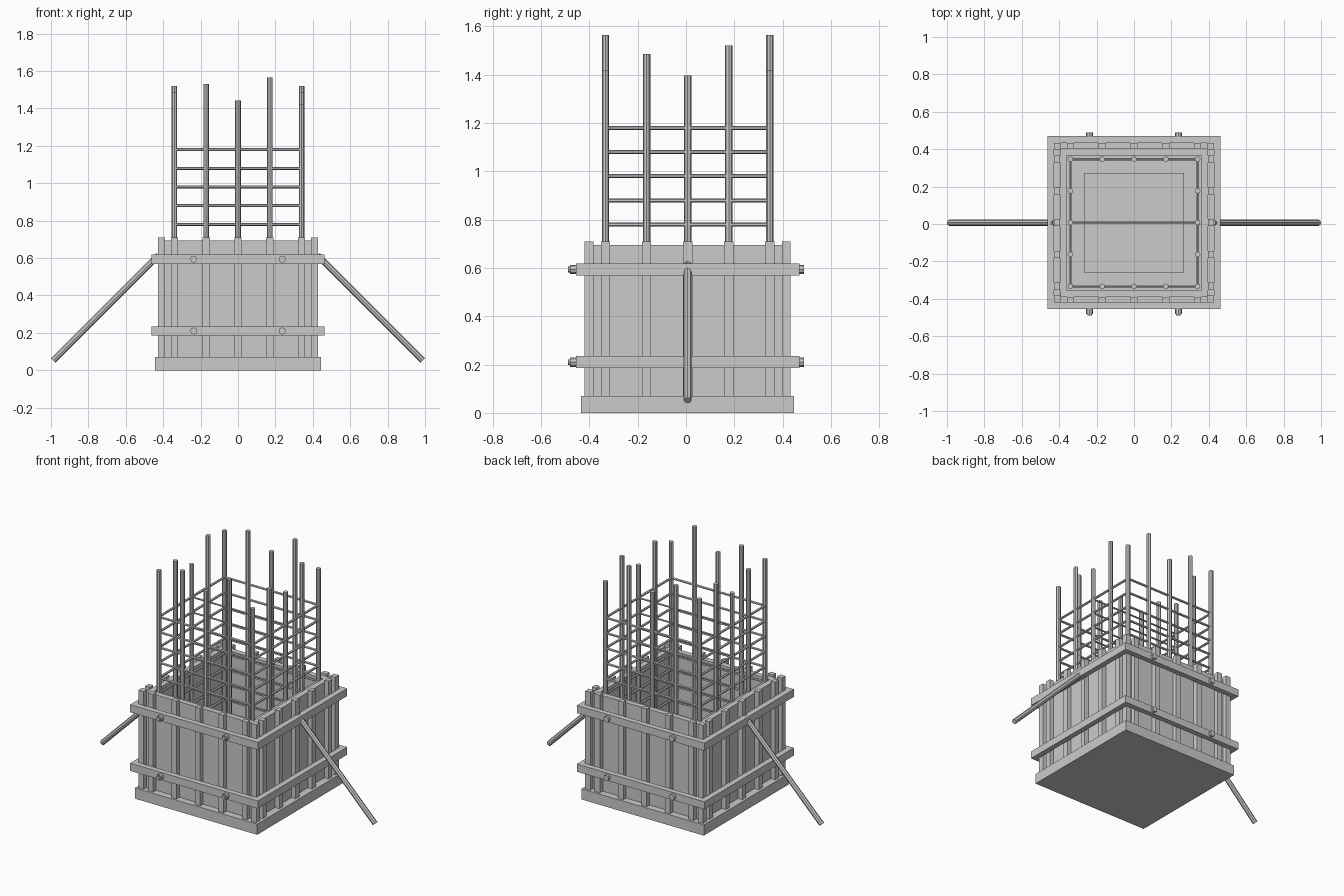
import bpy
from mathutils import Vector

if "Cube" in bpy.data.objects:
    bpy.data.objects.remove(bpy.data.objects["Cube"])

YC = 0.007  # the formwork sits slightly behind the bolt-to-bolt centre


def box(name, x0, x1, y0, y1, z0, z1):
    bpy.ops.mesh.primitive_cube_add(size=1, location=((x0 + x1) / 2, (y0 + y1) / 2 + YC, (z0 + z1) / 2))
    o = bpy.context.object
    o.name = name
    o.scale = (x1 - x0, y1 - y0, z1 - z0)
    return o


def rod(name, a, b, r, sides=8):
    a, b = Vector(a), Vector(b)
    a.y += YC
    b.y += YC
    d = b - a
    bpy.ops.mesh.primitive_cylinder_add(vertices=sides, radius=r, depth=d.length, location=(a + b) / 2)
    o = bpy.context.object
    o.name = name
    o.rotation_mode = 'QUATERNION'
    o.rotation_quaternion = d.to_track_quat('Z', 'Y')
    return o


def box_pair(name, axis, u0, u1, v0, v1, z0, z1):
    # u runs along the wall, v is distance outwards; mirrored to both sides
    for s in (-1, 1):
        a, b = sorted((s * v0, s * v1))
        if axis == 'x':
            box(name, u0, u1, a, b, z0, z1)
        else:
            box(name, a, b, u0, u1, z0, z1)


# base slab and starter block
box("base_slab", -0.443, 0.443, -0.441, 0.441, 0, 0.07)
box("starter_block", -0.267, 0.267, -0.267, 0.267, 0.07, 0.12)

# shuttering panels
box_pair("front_back_panel", 'x', -0.396, 0.396, 0.36, 0.396, 0.07, 0.695)
box_pair("side_panel", 'y', -0.36, 0.36, 0.36, 0.396, 0.07, 0.695)

# vertical battens and corner posts
for axis in 'xy':
    for u in (-0.34, -0.17, 0, 0.17, 0.34):
        box_pair("batten", axis, u - 0.019, u + 0.019, 0.396, 0.4265, 0.07, 0.71)
for s in (-1, 1):
    a, b = sorted((s * 0.39, s * 0.4265))
    box_pair("corner_post", 'x', a, b, 0.39, 0.4265, 0.07, 0.71)

# horizontal walers with bolts
for z in (0.21, 0.594):
    box_pair("front_back_waler", 'x', -0.4625, 0.4625, 0.4265, 0.4625, z - 0.025, z + 0.025)
    box_pair("side_waler", 'y', -0.4265, 0.4265, 0.4265, 0.4625, z - 0.025, z + 0.025)
    for x in (-0.237, 0.237):
        rod("bolt_nut", (x, -0.487, z), (x, -0.45, z), 0.019)
        rod("bolt_tip", (x, -0.495, z), (x, -0.45, z), 0.012)
        rod("bolt_head", (x, 0.481, z), (x, 0.45, z), 0.019)

# raking braces
for s in (-1, 1):
    rod("brace", (s * 0.988, 0, 0.052), (s * 0.425, 0, 0.615), 0.0165)

# vertical reinforcement bars, mirrored front/back and left/right
R = 0.34
for s in (-1, 1):
    for x, h in ((-R, 1.487), (-0.17, 1.53), (0, 1.442), (0.17, 1.565), (R, 1.42)):
        rod("rebar", (x, s * R, 0.07), (x, s * R, h), 0.015)
    for y, h in ((-0.17, 1.485), (0, 1.397), (0.17, 1.52)):
        rod("rebar", (s * R, y, 0.07), (s * R, y, h), 0.015)

# stirrups and cross ties
for i in range(11):
    z = 0.18 + 0.1 * i
    for s in (-1, 1):
        rod("stirrup", (-R, s * R, z), (R, s * R, z), 0.008, 6)
        rod("stirrup", (s * R, -R, z), (s * R, R, z), 0.008, 6)
    rod("cross_tie", (-R, 0, z), (R, 0, z), 0.006, 6)
